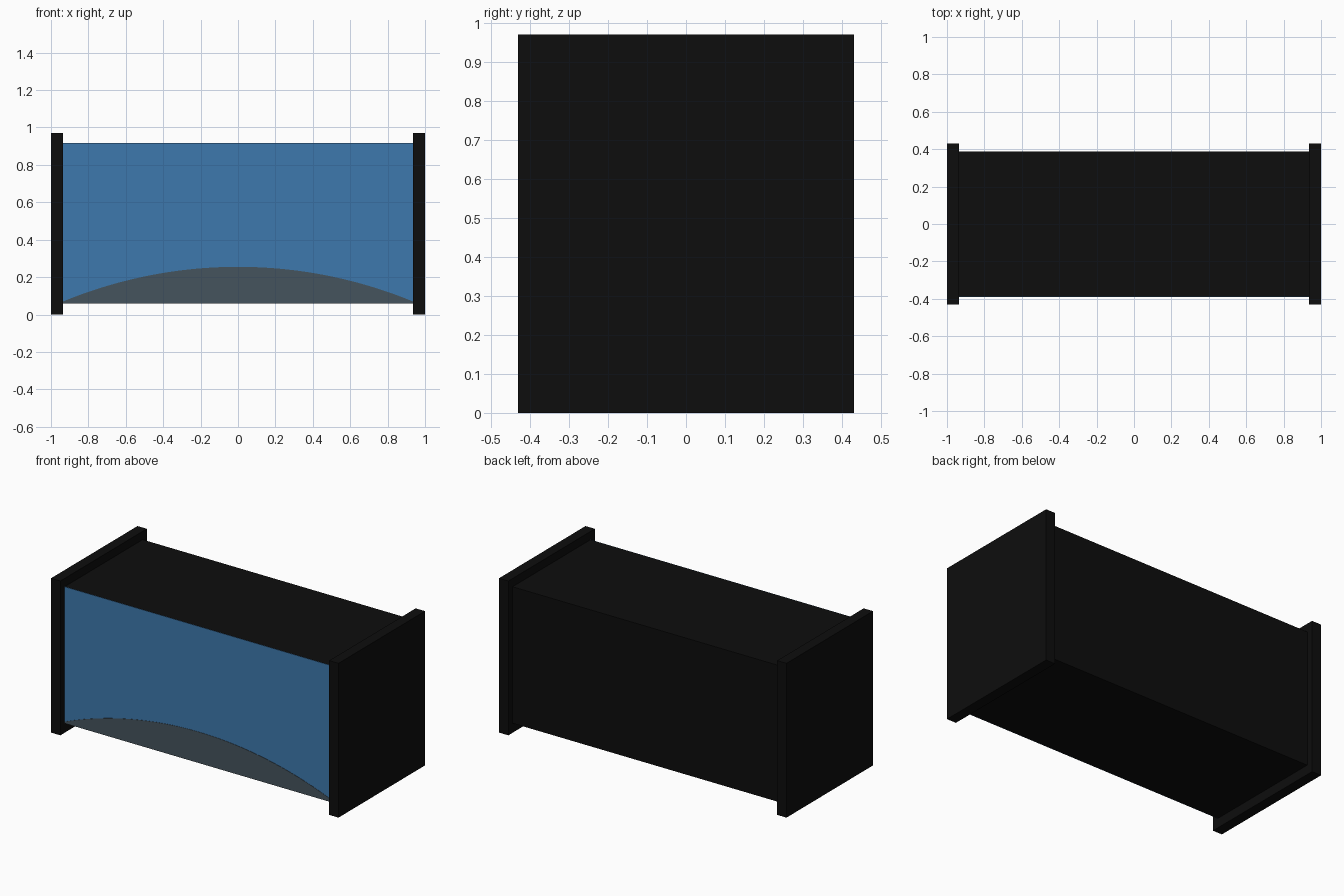
import bpy, bmesh, math

if "Cube" in bpy.data.objects:
    bpy.data.objects.remove(bpy.data.objects["Cube"])


def material(name, rgb):
    m = bpy.data.materials.new(name)
    m.diffuse_color = (*rgb, 1)
    m.use_nodes = True
    m.node_tree.nodes["Principled BSDF"].inputs["Base Color"].default_value = m.diffuse_color
    return m


black = material("black", (0.004, 0.004, 0.004))
blue = material("blue", (0.048, 0.19, 0.42))
grey = material("slate grey", (0.06, 0.088, 0.11))


def finish(name, bm, mat):
    bmesh.ops.recalc_face_normals(bm, faces=bm.faces)
    me = bpy.data.meshes.new(name)
    bm.to_mesh(me)
    bm.free()
    me.materials.append(mat)
    ob = bpy.data.objects.new(name, me)
    bpy.context.collection.objects.link(ob)
    return ob


def box(name, lo, hi, mat):
    bm = bmesh.new()
    bmesh.ops.create_cube(bm, size=1)
    for v in bm.verts:
        for i in range(3):
            v.co[i] = lo[i] if v.co[i] < 0 else hi[i]
    return finish(name, bm, mat)


def plate(name, outline, y0, y1, mat):
    # thin plate from an outline in the xz plane
    bm = bmesh.new()
    face = bm.faces.new([bm.verts.new((x, y0, z)) for x, z in outline])
    ext = bmesh.ops.extrude_face_region(bm, geom=[face])
    for g in ext["geom"]:
        if isinstance(g, bmesh.types.BMVert):
            g.co.y = y1
    return finish(name, bm, mat)


W, Z0, Z1 = 0.935, 0.06, 0.918

# main body
box("body", (-W, -0.385, Z0), (W, 0.388, Z1), black)

# end panels, overhanging the body all round
for side, label in ((-1, "left"), (1, "right")):
    xs = sorted((side * W, side * 1.0))
    box(label + "_end_panel", (xs[0], -0.43, 0), (xs[1], 0.43, 0.97), black)

# blue front window
plate("front_window", [(-W, Z0), (W, Z0), (W, Z1), (-W, Z1)],
      -0.385, -0.387, blue)

# arched mound along the bottom of the window
edge, peak, n = 0.07, 0.255, 40
rise = peak - edge
R = (W * W + rise * rise) / (2 * rise)
arc = []
for i in range(n + 1):
    x = W - 2 * W * i / n
    arc.append((x, peak - R + math.sqrt(R * R - x * x)))
plate("mound", [(-W, Z0), (W, Z0)] + arc, -0.387, -0.389, grey)
